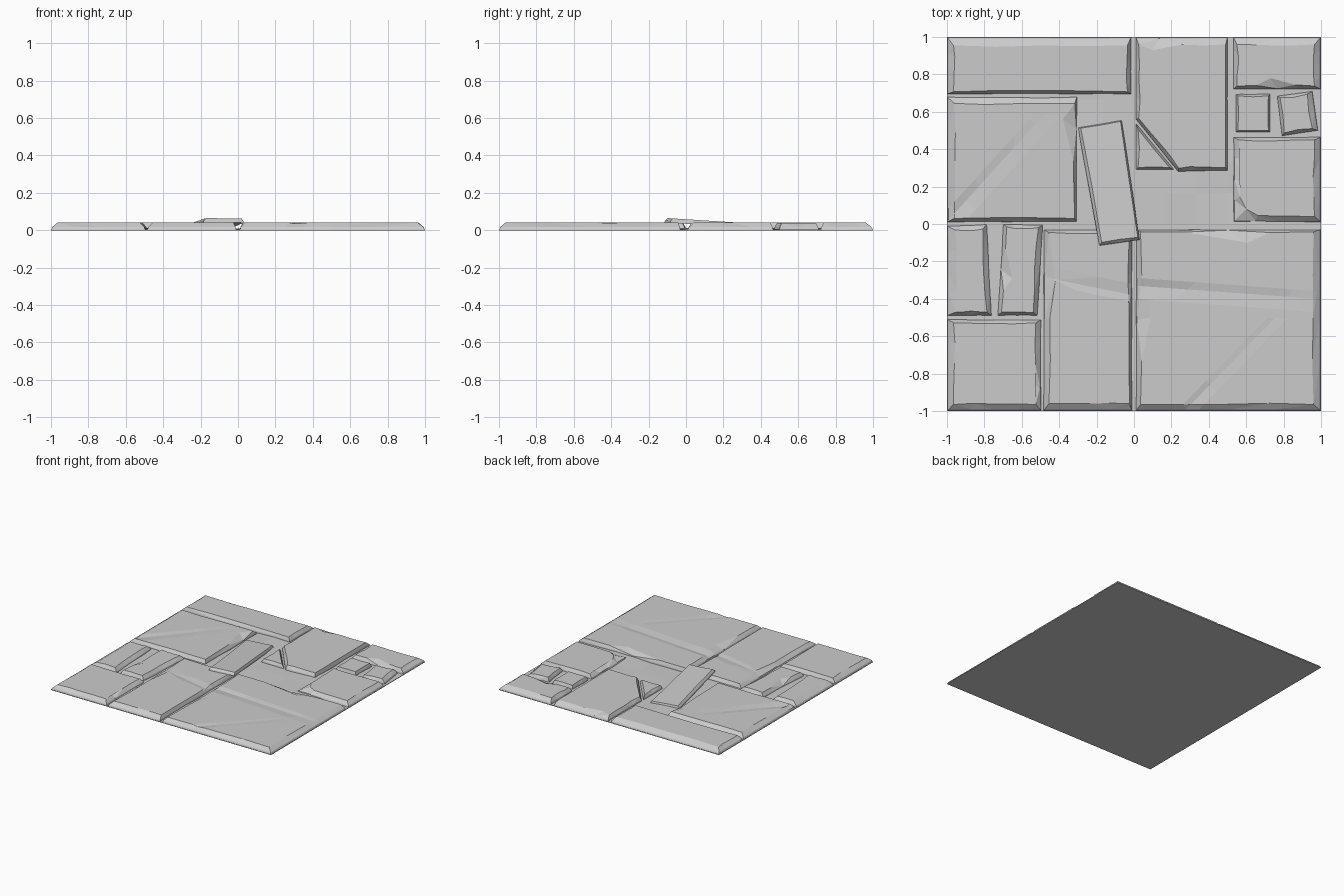
import bpy, bmesh, math, random
from mathutils import Vector

if "Cube" in bpy.data.objects:
    bpy.data.objects.remove(bpy.data.objects["Cube"])

random.seed(4)


def finish(bm, name):
    bmesh.ops.recalc_face_normals(bm, faces=bm.faces)
    me = bpy.data.meshes.new(name)
    bm.to_mesh(me)
    bm.free()
    ob = bpy.data.objects.new(name, me)
    bpy.context.collection.objects.link(ob)
    return ob


def inset(poly, ins):
    """Move every edge of a CCW polygon inward by its own amount."""
    n, lines = len(poly), []
    for i in range(n):
        p, q = Vector(poly[i]), Vector(poly[(i + 1) % n])
        d = (q - p).normalized()
        lines.append((p + Vector((-d.y, d.x)) * ins[i], d))
    out = []
    for i in range(n):
        (p, d), (q, e) = lines[i - 1], lines[i]
        w = q - p
        out.append(p + d * ((w.x * e.y - w.y * e.x) / (d.x * e.y - d.y * e.x)))
    return out


def ring(poly, parts, jitter):
    pts, n = [], len(poly)
    for i in range(n):
        p, q = Vector(poly[i]), Vector(poly[(i + 1) % n])
        d = (q - p).normalized()
        for k in range(parts):
            j = random.uniform(0, jitter) if k else 0
            pts.append(p.lerp(q, k / parts) + Vector((-d.y, d.x)) * j)
    return pts


def crease(bm, p, q, width, depth, h):
    """Shallow valley along the line p-q, fading out towards q."""
    p, q = Vector(p), Vector(q)
    d = (q - p).normalized()
    nrm = Vector((-d.y, d.x, 0))
    for off in (-width, 0, width * 0.6):
        bmesh.ops.bisect_plane(bm, geom=bm.verts[:] + bm.edges[:] + bm.faces[:],
                               plane_co=p.to_3d() + nrm * off, plane_no=nrm)
    for v in bm.verts:
        r = v.co.to_2d() - p
        if abs(r.dot(nrm.to_2d())) < 1e-4 and v.co.z > h * 0.8:
            t = r.dot(d) / (q - p).length
            v.co.z -= depth * max(0, min(1, 1 - t))


def stone(name, poly, ins, h=0.041, parts=4, jitter=0.008, notches=(), creases=()):
    """Worn slab: base ring, mid ring and irregular top ring."""
    bm = bmesh.new()
    if not isinstance(ins, (tuple, list)):
        ins = [ins] * len(poly)
    outlines = [(ring(poly, parts, 0), 0),
                (ring(inset(poly, [i * 0.2 for i in ins]), parts, jitter * 0.2), h * 0.42),
                (ring(inset(poly, ins), parts, jitter), h)]
    for target in notches:
        top = outlines[2][0]
        k = min(range(len(top)), key=lambda i: (top[i] - Vector(target)).length)
        top[k] = Vector(target)
    rings = [[bm.verts.new((p.x, p.y, z)) for p in pts] for pts, z in outlines]
    n = len(rings[0])
    for a, b in zip(rings, rings[1:]):
        for i in range(n):
            j = (i + 1) % n
            bm.faces.new((a[i], a[j], b[j], b[i]))
    bm.faces.new(rings[0][::-1])
    bm.faces.new(rings[2])
    bmesh.ops.triangulate(bm, faces=bm.faces[:])
    for c in creases:
        crease(bm, *c, h)
    return finish(bm, name)


def rect(x0, y0, x1, y1):
    return [(x0, y0), (x1, y0), (x1, y1), (x0, y1)]


# insets run bottom, right, top, left
# upper left quarter
stone("slab_back_left", rect(-1, 0.695, -0.015, 1), (0.012, 0.02, 0.045, 0.035),
      notches=[(-0.40, 0.81), (-0.55, 0.715)])
stone("slab_left", rect(-1, 0.01, -0.305, 0.68), (0.02, 0.012, 0.035, 0.04),
      notches=[(-0.38, 0.56)],
      creases=[((-0.92, 0.10), (-0.45, 0.62), 0.07, 0.008)])

# upper right quarter
stone("slab_back_middle", [(0.235, 0.28), (0.50, 0.285), (0.50, 1), (0.01, 1), (0.01, 0.56)],
      (0.018, 0.01, 0.04, 0.015, 0.015), notches=[(0.10, 0.93)])
stone("broken_corner", [(0.01, 0.29), (0.215, 0.29), (0.01, 0.54)], 0.012, h=0.034, parts=2)
stone("slab_back_right", rect(0.53, 0.72, 1, 1), (0.018, 0.035, 0.04, 0.02),
      notches=[(0.73, 0.78)])
stone("small_block_a", rect(0.545, 0.49, 0.728, 0.695), 0.01, h=0.037, parts=2)
stone("small_block_b", [(0.79, 0.47), (0.985, 0.50), (0.955, 0.71), (0.765, 0.685)],
      (0.015, 0.03, 0.012, 0.015), h=0.039, parts=2)
stone("slab_right", rect(0.53, 0.01, 1, 0.465), (0.03, 0.035, 0.015, 0.03),
      notches=[(0.60, 0.08), (0.60, 0.22), (0.64, 0.36)])

# lower left quarter
stone("slab_left_narrow", [(-1, -0.49), (-0.76, -0.49), (-0.785, 0.0), (-1, -0.01)],
      (0.018, 0.025, 0.025, 0.045))
stone("slab_left_inner", [(-0.73, -0.49), (-0.515, -0.49), (-0.485, -0.005), (-0.70, 0)],
      (0.018, 0.025, 0.015, 0.02), notches=[(-0.65, -0.29)])
stone("slab_front_left", rect(-1, -1, -0.495, -0.51), (0.035, 0.03, 0.018, 0.035),
      notches=[(-0.60, -0.83)])
stone("slab_front_middle", rect(-0.485, -1, -0.01, -0.03), (0.04, 0.015, 0.015, 0.03),
      notches=[(-0.42, -0.30)],
      creases=[((-0.01, -0.38), (-0.50, -0.28), 0.06, 0.010)])

# large front right slab with a worn crack
stone("slab_front_right", rect(0.01, -1, 1, -0.03), (0.035, 0.04, 0.012, 0.025),
      notches=[(0.09, -0.50), (0.61, -0.10)],
      creases=[((0.01, -0.33), (1.25, -0.42), 0.07, 0.012),
               ((0.27, -1), (0.60, -0.66), 0.05, 0.007)])

# loose slab leaning out of the empty bed
loose = stone("loose_slab", [(-0.185, -0.115), (0.03, -0.085), (-0.065, 0.555), (-0.30, 0.515)],
              (0.015, 0.008, 0.005, 0.015), h=0.024, parts=2, jitter=0.003)
for v in loose.data.vertices:
    v.co.z += 0.041 - 0.041 * (v.co.y + 0.1) / 0.65

# uneven bedding under the stones, flat below
bm = bmesh.new()
bmesh.ops.create_grid(bm, x_segments=12, y_segments=12, size=1)
walls = bmesh.ops.extrude_face_region(bm, geom=bm.faces[:])["geom"]
for v in [g for g in walls if isinstance(g, bmesh.types.BMVert)]:
    edge = max(abs(v.co.x), abs(v.co.y)) > 0.99
    v.co.z = 0.005 if edge else random.uniform(0.004, 0.013)
finish(bm, "bedding")
